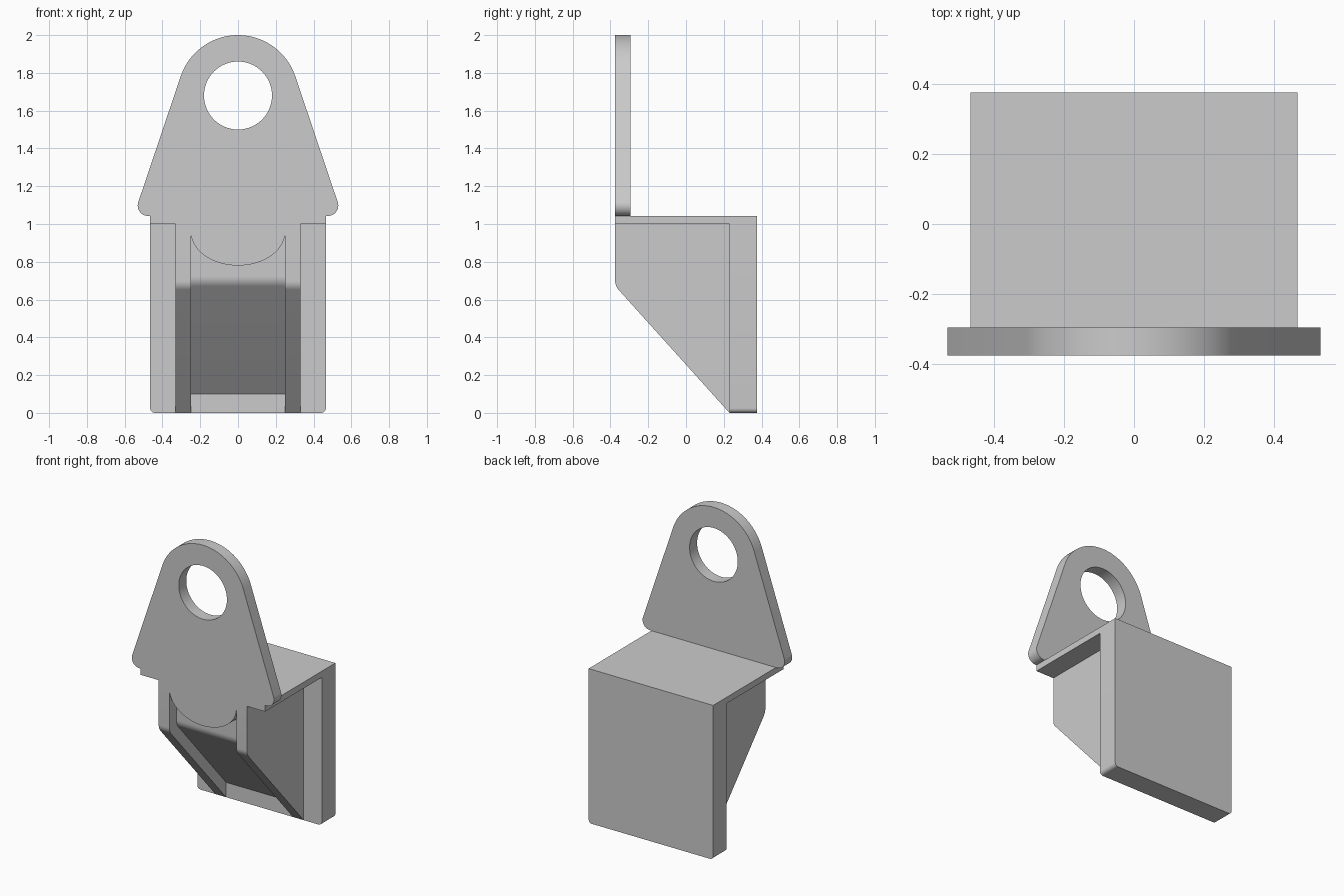
import bpy, bmesh, math
from mathutils import Vector

if "Cube" in bpy.data.objects:
    bpy.data.objects.remove(bpy.data.objects["Cube"])


def fillet(corners, steps=8):
    """Turn (u, v, radius) corners into an outline with rounded corners."""
    out = []
    n = len(corners)
    for i, (u, v, r) in enumerate(corners):
        p = Vector((u, v))
        if r == 0:
            out.append((u, v))
            continue
        a = (Vector(corners[i - 1][:2]) - p).normalized()
        b = (Vector(corners[(i + 1) % n][:2]) - p).normalized()
        half = a.angle(b) / 2
        c = p + (a + b).normalized() * (r / math.sin(half))
        s = p + a * (r / math.tan(half)) - c
        e = p + b * (r / math.tan(half)) - c
        sweep = s.angle_signed(e)
        for k in range(steps + 1):
            t = -sweep * k / steps
            out.append((c.x + s.x * math.cos(t) - s.y * math.sin(t),
                        c.y + s.x * math.sin(t) + s.y * math.cos(t)))
    return out


def prism(name, outline, axis, lo, hi):
    """Extrude an outline (xz for axis 'y', yz for axis 'x') from lo to hi."""
    bm = bmesh.new()
    verts = [bm.verts.new((u, lo, v) if axis == 'y' else (lo, u, v)) for u, v in outline]
    face = bm.faces.new(verts)
    ext = bmesh.ops.extrude_face_region(bm, geom=[face], use_keep_orig=True)
    shift = Vector((0, hi - lo, 0) if axis == 'y' else (hi - lo, 0, 0))
    bmesh.ops.translate(bm, vec=shift,
                        verts=[g for g in ext['geom'] if isinstance(g, bmesh.types.BMVert)])
    bmesh.ops.recalc_face_normals(bm, faces=bm.faces[:])
    me = bpy.data.meshes.new(name)
    bm.to_mesh(me)
    bm.free()
    ob = bpy.data.objects.new(name, me)
    bpy.context.collection.objects.link(ob)
    bpy.ops.object.select_all(action='DESELECT')
    ob.select_set(True)
    bpy.context.view_layer.objects.active = ob
    return ob


def smooth():
    bpy.ops.object.shade_smooth_by_angle(angle=math.radians(30))


def arc(cx, cz, rx, rz, a0, a1, n):
    return [(cx + rx * math.cos(math.radians(a0 + (a1 - a0) * k / n)),
             cz + rz * math.sin(math.radians(a0 + (a1 - a0) * k / n))) for k in range(n + 1)]


W, F, B = 0.465, -0.375, 0.375   # half width, front and back

# back plate with rounded lower corners
prism("back_plate", fillet([(-W, 1, 0), (W, 1, 0), (W, 0, .025), (-W, 0, .025)]), 'y', 0.23, B)
smooth()

# thin top plate
prism("top_plate", [(F, 1), (B, 1), (B, 1.042), (F, 1.042)], 'x', -W, W)

# lifting lug: round head, tapering sides, rounded feet
tilt = 18.2
lug = prism("lug",
            arc(0, 1.68, .32, .32, tilt, 180 - tilt, 40)
            + arc(-.475, 1.098, .056, .056, 180 - tilt, 270, 12)
            + arc(.475, 1.098, .056, .056, -90, tilt, 12), 'y', F, -0.295)

# round hole through the lug
cutter = prism("hole_cutter", arc(0, 1.68, .18, .18, 0, 354.375, 63), 'y', -0.5, -0.2)
cutter.hide_render = True
bpy.ops.object.select_all(action='DESELECT')
lug.select_set(True)
bpy.context.view_layer.objects.active = lug
mod = lug.modifiers.new("hole", 'BOOLEAN')
mod.operation = 'DIFFERENCE'
mod.solver = 'EXACT'
mod.object = cutter
bpy.ops.object.modifier_apply(modifier="hole")
bpy.data.objects.remove(cutter)
smooth()

# two sloping side ribs
for side, x in (("left", -0.33), ("right", 0.25)):
    prism(side + "_rib", fillet([(F, 1, 0), (F, .672, .07), (.23, 0, 0), (.23, 1, 0)]),
          'x', x, x + 0.08)
    smooth()

# recessed web between the ribs
prism("web", fillet([(-.30, 1, 0), (-.30, .693, .08), (.23, .1, 0), (.23, 1, 0)]), 'x', -0.25, 0.25)
smooth()

# curved tongue below the lug
prism("tongue", [(.25, 1), (-.25, 1)] + arc(0, .96, .25, .18, 180, 360, 40), 'y', F, -0.30)
smooth()
